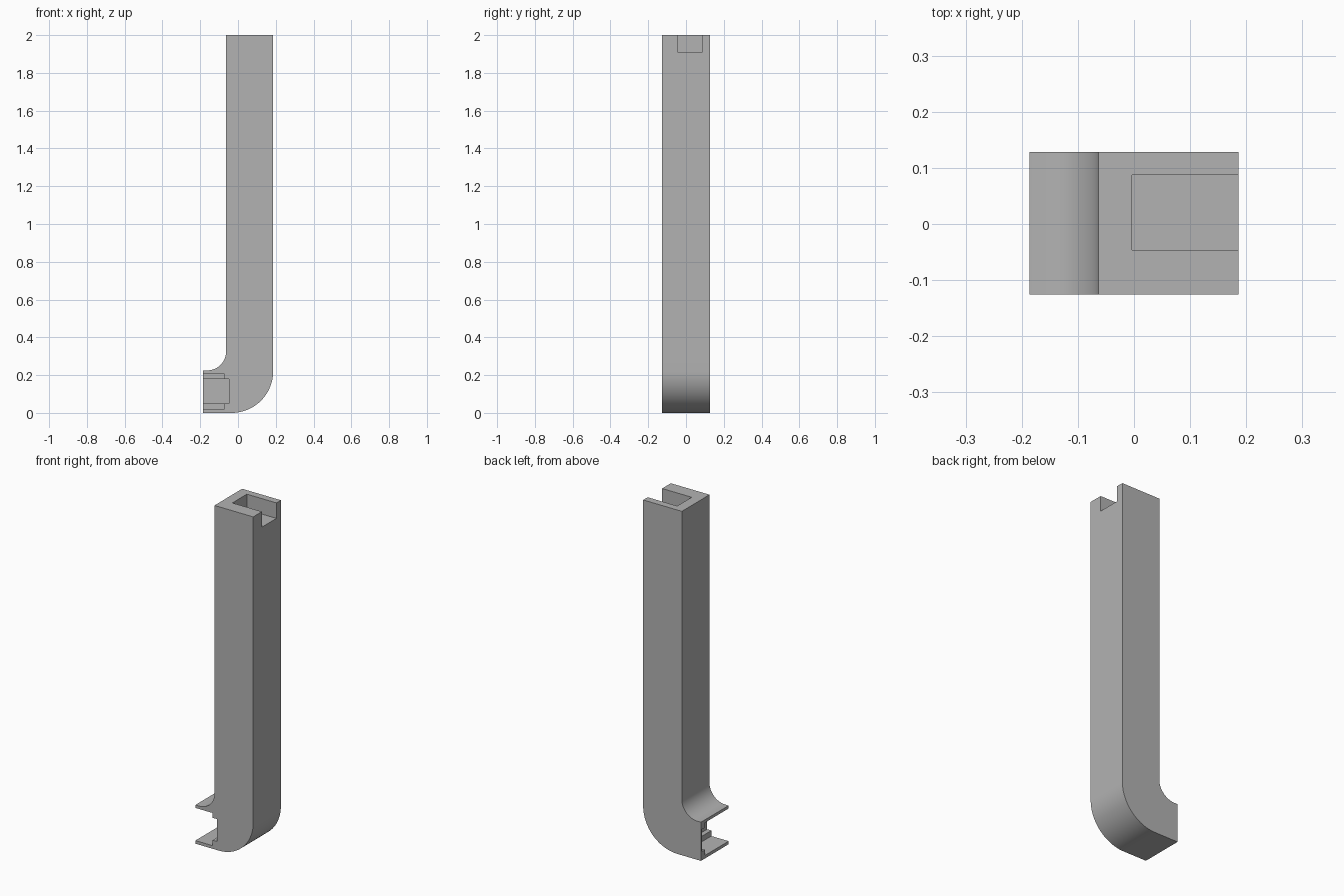
import bpy, bmesh
from math import cos, sin, radians

if "Cube" in bpy.data.objects:
    bpy.data.objects.remove(bpy.data.objects["Cube"])

LEFT, RIGHT, INNER = -0.186, 0.186, -0.063
FRONT, BACK, TOP = -0.126, 0.128, 2.0
LIP = 0.225           # top of the foot
R_OUT, R_IN = 0.22, 0.1

grey = bpy.data.materials.new("plain grey")
grey.use_nodes = True
colour = (0.45, 0.45, 0.45, 1)
grey.diffuse_color = colour
grey.node_tree.nodes["Principled BSDF"].inputs["Base Color"].default_value = colour


def arc(cx, cz, r, start, end, steps=24):
    angles = [radians(start + (end - start) * i / steps) for i in range(steps + 1)]
    return [(cx + r * cos(a), cz + r * sin(a)) for a in angles]


def extrude_profile(name, points, y0, y1):
    """Prism from an x-z outline, running from y0 to y1."""
    bm = bmesh.new()
    face = bm.faces.new([bm.verts.new((x, y0, z)) for x, z in points])
    new = bmesh.ops.extrude_face_region(bm, geom=[face])["geom"]
    verts = [v for v in new if isinstance(v, bmesh.types.BMVert)]
    bmesh.ops.translate(bm, verts=verts, vec=(0, y1 - y0, 0))
    bmesh.ops.recalc_face_normals(bm, faces=bm.faces)
    mesh = bpy.data.meshes.new(name)
    bm.to_mesh(mesh)
    bm.free()
    mesh.materials.append(grey)
    obj = bpy.data.objects.new(name, mesh)
    bpy.context.collection.objects.link(obj)
    return obj


def cut_box(target, name, x, y, z):
    """Cut a box-shaped recess and remove the cutter."""
    cutter = extrude_profile(name, [(x[0], z[0]), (x[1], z[0]), (x[1], z[1]), (x[0], z[1])], *y)
    cutter.hide_render = True
    mod = target.modifiers.new(name, "BOOLEAN")
    mod.operation, mod.solver, mod.object = "DIFFERENCE", "EXACT", cutter
    bpy.context.view_layer.objects.active = target
    bpy.ops.object.modifier_apply(modifier=name)
    bpy.data.objects.remove(cutter)


# Post with a curved foot
outline = [(LEFT, 0)]
outline += arc(RIGHT - R_OUT, R_OUT, R_OUT, -90, 0)
outline += [(RIGHT, TOP), (INNER, TOP)]
outline += arc(INNER - R_IN, LIP + R_IN, R_IN, 0, -90)
outline += [(LEFT, LIP)]
post = extrude_profile("curved_post", outline, FRONT, BACK)

# Socket in the top, open to the side
cut_box(post, "top_socket", (-0.004, 0.3), (-0.046, 0.087), (1.91, 2.1))

# Stepped slot in the foot, open to the front and the end
cut_box(post, "wide_slot", (-0.3, -0.075), (-0.3, 0.09), (0.018, 0.208))
cut_box(post, "deep_slot", (-0.3, -0.048), (-0.3, 0.117), (0.05, 0.18))

# Smooth bends with crisp edges
bpy.ops.object.select_all(action="DESELECT")
post.select_set(True)
bpy.context.view_layer.objects.active = post
bpy.ops.object.shade_smooth_by_angle(angle=radians(30))
